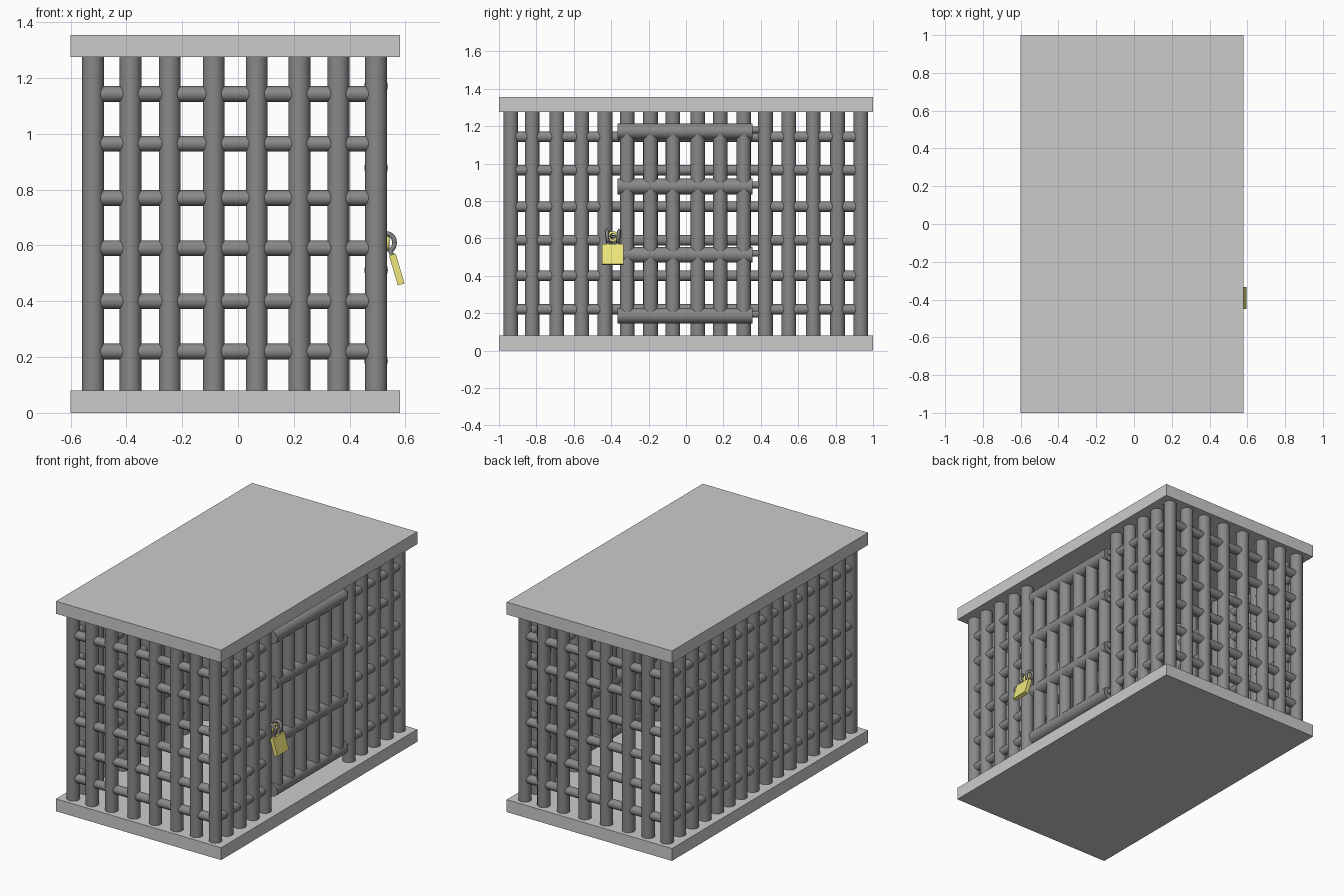
import bpy, math
from mathutils import Vector

if "Cube" in bpy.data.objects:
    bpy.data.objects.remove(bpy.data.objects["Cube"])


def material(name, rgb):
    m = bpy.data.materials.new(name)
    m.diffuse_color = (*rgb, 1)
    m.use_nodes = True
    m.node_tree.nodes["Principled BSDF"].inputs["Base Color"].default_value = m.diffuse_color
    return m


IRON = material("dark_iron", (0.25, 0.25, 0.25))
BRASS = material("brass", (0.85, 0.8, 0.2))


def box(name, lo, hi):
    lo, hi = Vector(lo), Vector(hi)
    bpy.ops.mesh.primitive_cube_add(size=1, location=(lo + hi) / 2)
    ob = bpy.context.object
    ob.name = name
    ob.scale = hi - lo
    bpy.ops.object.transform_apply(location=False, rotation=False, scale=True)
    return ob


def rod(name, a, b, r):
    a, b = Vector(a), Vector(b)
    d = b - a
    bpy.ops.mesh.primitive_cylinder_add(vertices=32, radius=r, depth=d.length, location=(a + b) / 2)
    ob = bpy.context.object
    ob.name = name
    ob.rotation_euler = d.to_track_quat('Z', 'Y').to_euler()
    bpy.ops.object.shade_smooth_by_angle()
    ob.data.materials.append(IRON)
    return ob


def tube(name, pts, r, mat, cyclic=False):
    cu = bpy.data.curves.new(name, 'CURVE')
    cu.dimensions = '3D'
    cu.bevel_depth = r
    cu.bevel_resolution = 3
    cu.use_fill_caps = True
    sp = cu.splines.new('POLY')
    sp.points.add(len(pts) - 1)
    for p, c in zip(sp.points, pts):
        p.co = (*c, 1)
    sp.use_cyclic_u = cyclic
    sp.use_smooth = True
    cu.materials.append(mat)
    ob = bpy.data.objects.new(name, cu)
    bpy.context.collection.objects.link(ob)
    return ob


# Floor and roof slabs
Z0, Z1 = 0.08, 1.275
box("floor_slab", (-0.6, -1, 0), (0.58, 1, Z0))
box("roof_slab", (-0.6, -1, Z1), (0.58, 1, 1.355))

# Bar positions
XS = [-0.52, -0.385, -0.245, -0.087, 0.067, 0.22, 0.36, 0.495]
DOOR_YS = [-0.315, -0.19, -0.07, 0.063, 0.183, 0.308]
SIDE_A = [-0.937, -0.823, -0.69, -0.557, -0.433]
SIDE_B = [0.425, 0.55, 0.68, 0.81, 0.935]
RAILS = [0.22, 0.4, 0.59, 0.77, 0.965, 1.143]
LEFT, RIGHT, FRONT, BACK = XS[0], XS[-1], SIDE_A[0], SIDE_B[-1]
R, RH = 0.039, 0.028

# Upright bars on all four sides, leaving the doorway open
for y, label in ((FRONT, "front_bar"), (BACK, "back_bar")):
    for x in XS:
        rod(label, (x, y, Z0), (x, y, Z1), R)
for y in SIDE_A[1:] + DOOR_YS + SIDE_B[:-1]:
    rod("left_bar", (LEFT, y, Z0), (LEFT, y, Z1), R)
for y in SIDE_A[1:] + SIDE_B[:-1]:
    rod("right_bar", (RIGHT, y, Z0), (RIGHT, y, Z1), R)

# Horizontal rails threaded through the bars
for z in RAILS:
    rod("front_rail", (LEFT, FRONT, z), (RIGHT, FRONT, z), RH)
    rod("back_rail", (LEFT, BACK, z), (RIGHT, BACK, z), RH)
    rod("left_rail", (LEFT, FRONT, z), (LEFT, BACK, z), RH)
    rod("right_rail", (RIGHT, FRONT, z), (RIGHT, SIDE_A[-1], z), RH)
    rod("right_rail", (RIGHT, SIDE_B[0], z), (RIGHT, BACK, z), RH)

# Door: uprights, cross bars and hinge pins
for y in DOOR_YS:
    rod("door_bar", (RIGHT, y, 0.187), (RIGHT, y, 1.17), 0.038)
for z in (0.187, 0.512, 0.878, 1.172):
    rod("door_cross_bar", (RIGHT, -0.365, z), (RIGHT, 0.355, z), 0.042)
    rod("door_hinge", (RIGHT, 0.33, z + 0.008), (RIGHT, SIDE_B[0], z + 0.008), 0.018)

# Padlock body, hanging at a tilt
body = box("padlock_body", (-0.0125, -0.058, -0.056), (0.0125, 0.058, 0.056))
body.location = (0.569, -0.391, 0.514)
body.rotation_euler = (0, math.radians(-16.5), 0)
body.data.materials.append(BRASS)

# Shackle: two hooked legs joined inside the cage
leg = []
for i in range(15):
    a = math.radians(-70 + 250 * i / 14)
    flare = 0.012 * i / 14
    leg.append((0.535 + 0.026 * math.cos(a), 0.026 + flare, 0.61 + 0.032 * math.sin(a)))
leg.insert(0, (0.558, 0.026, 0.56))
path = [(x, -0.391 - y, z) for x, y, z in leg] + [(x, -0.391 + y, z) for x, y, z in reversed(leg)]
tube("padlock_shackle", path, 0.009, IRON)

# Brass staple held by the shackle
ring = [(0.535, -0.391 + 0.022 * math.cos(t * math.tau / 16), 0.61 + 0.022 * math.sin(t * math.tau / 16))
        for t in range(16)]
tube("lock_staple", ring, 0.008, BRASS, cyclic=True)
